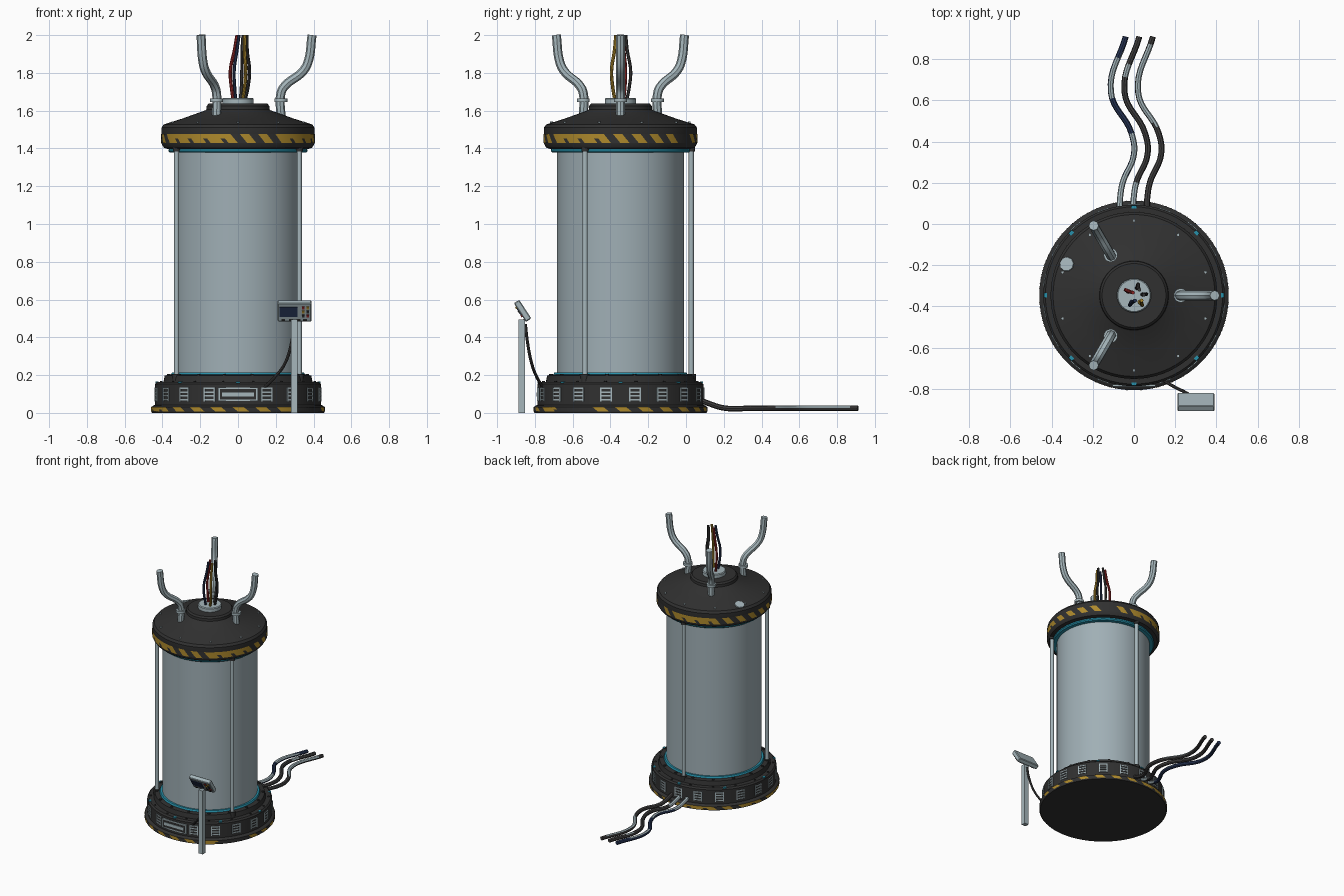
import bpy, bmesh, math, random
from mathutils import Matrix, Vector

random.seed(4)
if "Cube" in bpy.data.objects:
    bpy.data.objects.remove(bpy.data.objects["Cube"])
AXIS = Vector((0, -0.347, 0))  # centre line of the tank


def material(name, r, g, b):
    m = bpy.data.materials.new(name)
    m.use_nodes = True
    m.diffuse_color = (r, g, b, 1)
    m.node_tree.nodes["Principled BSDF"].inputs["Base Color"].default_value = (r, g, b, 1)
    return m


BLACK = material("black metal", 0.03, 0.03, 0.03)
STEEL = material("pale steel", 0.38, 0.47, 0.5)
GLASS = material("tank glass", 0.35, 0.43, 0.465)
YELLOW = material("hazard yellow", 0.42, 0.25, 0.025)
CYAN = material("cyan light", 0.02, 0.28, 0.4)
NAVY = material("navy blue", 0.02, 0.035, 0.09)
RED = material("red", 0.3, 0.02, 0.02)
RUBBER = material("dark rubber", 0.05, 0.048, 0.048)


def finish(bm, name, *mats, smooth=True):
    bmesh.ops.recalc_face_normals(bm, faces=bm.faces)
    mesh = bpy.data.meshes.new(name)
    bm.to_mesh(mesh)
    bm.free()
    for m in mats:
        mesh.materials.append(m)
    if smooth:
        mesh.shade_smooth()
        mesh.set_sharp_from_angle(angle=math.radians(32))
    ob = bpy.data.objects.new(name, mesh)
    bpy.context.collection.objects.link(ob)
    return ob


def lathe(name, profile, mat, steps=72, centre=AXIS):
    bm = bmesh.new()
    vs = [bm.verts.new((r, 0, z)) for r, z in profile]
    es = [bm.edges.new(p) for p in zip(vs, vs[1:])]
    bmesh.ops.spin(bm, geom=vs + es, axis=(0, 0, 1), cent=(0, 0, 0), angle=math.tau, steps=steps)
    bmesh.ops.remove_doubles(bm, verts=bm.verts, dist=1e-4)
    bmesh.ops.translate(bm, verts=bm.verts, vec=centre)
    return finish(bm, name, mat)


def spot(angle, r, z):
    return AXIS + Vector((r * math.cos(angle), r * math.sin(angle), z))


def add_box(bm, matrix, centre, size, index=0):
    m = matrix @ Matrix.Translation(centre) @ Matrix.Diagonal((*size, 1))
    for v in bmesh.ops.create_cube(bm, size=1, matrix=m)["verts"]:
        for f in v.link_faces:
            f.material_index = index


def add_rod(bm, at, radius, height, sides=12, index=0):
    m = Matrix.Translation(at + Vector((0, 0, height / 2)))
    made = bmesh.ops.create_cone(bm, cap_ends=True, segments=sides, radius1=radius,
                                 radius2=radius, depth=height, matrix=m)
    for v in made["verts"]:
        for f in v.link_faces:
            f.material_index = index


def tube(name, points, radius, mats, rule=None):
    cu = bpy.data.curves.new(name, "CURVE")
    cu.dimensions = "3D"
    cu.bevel_depth, cu.bevel_resolution, cu.resolution_u = radius, 2, 8
    cu.use_fill_caps = True
    sp = cu.splines.new("BEZIER")
    sp.bezier_points.add(len(points) - 1)
    for bp, p in zip(sp.bezier_points, points):
        bp.co = p
        bp.handle_left_type = bp.handle_right_type = "AUTO"
    tmp = bpy.data.objects.new(name, cu)
    bpy.context.collection.objects.link(tmp)
    bm = bmesh.new()
    bm.from_mesh(bpy.data.meshes.new_from_object(
        tmp.evaluated_get(bpy.context.evaluated_depsgraph_get())))
    bpy.data.objects.remove(tmp)
    for f in bm.faces:
        f.material_index = rule(f) if rule else 0
    return finish(bm, name, *mats)


def hazard_band(name, r, z0, z1, pairs, lean):
    # slanted quads, alternately yellow and black, some worn away or spread
    bm = bmesh.new()
    n, cuts = pairs * 4, 2
    rings = []
    for j in range(cuts + 1):
        t = j / cuts
        rings.append([bm.verts.new(spot((i + lean * t) * math.tau / n, r, z0 + (z1 - z0) * t))
                      for i in range(n)])
    worn = [random.random() for _ in range(pairs)]
    for j in range(cuts):
        for i in range(n):
            k = (i + 1) % n
            f = bm.faces.new((rings[j][i], rings[j][k], rings[j + 1][k], rings[j + 1][i]))
            wear = worn[i // 4]
            yellow = i % 4 < 2 or (wear > 0.7 and (j == 1 or i % 4 == 2))
            f.material_index = 1 if yellow and wear > 0.08 else 0
    return finish(bm, name, BLACK, YELLOW)


# Tank body, base and lid
lathe("base", [(0, 0), (.455, 0), (.46, .008), (.46, .03), (.45, .038), (.44, .042), (.44, .152),
               (.43, .163), (.395, .163), (.388, .198), (.362, .202), (.33, .202)], BLACK)
lathe("tank_glass", [(.336, .19), (.336, 1.41)], GLASS)
lathe("lid", [(0, 1.397), (.37, 1.397), (.392, 1.403), (.405, 1.425), (.405, 1.51), (.393, 1.527),
              (.295, 1.558), (.175, 1.601), (.168, 1.606), (.166, 1.625), (.155, 1.637),
              (0, 1.637)], BLACK)
lathe("lower_light_ring", [(.335, .214), (.35, .214), (.356, .2), (.335, .2)], CYAN)
lathe("upper_light_ring", [(.335, 1.378), (.362, 1.378), (.368, 1.386), (.366, 1.399)], CYAN)
lathe("cable_socket", [(0, 1.668), (.078, 1.668), (.083, 1.662), (.083, 1.63)], STEEL, 32)
hazard_band("lid_stripes", .4075, 1.428, 1.476, 26, -1.6)
hazard_band("base_stripes", .4615, .007, .031, 24, -1)

# Support rods with feet
bm = bmesh.new()
for k in range(3):
    a = math.radians(90 + 120 * k)
    add_rod(bm, spot(a, .375, .18), .0135, 1.23)
    add_rod(bm, spot(a, .375, .16), .024, .045, index=1)
    add_rod(bm, spot(a, .375, 1.385), .02, .02, index=1)
finish(bm, "support_rods", STEEL, BLACK)

# Lid and base bolts, small lights
bm = bmesh.new()
for k in range(10):
    add_rod(bm, spot(math.radians(18 + 36 * k), .365, 1.53), .007, .013, 6)
finish(bm, "lid_bolts", STEEL, smooth=False)
bm = bmesh.new()
for k in range(16):
    a = math.tau * k / 16 + .2
    add_rod(bm, spot(a, .374, .195), .01, .012, 6)
    add_rod(bm, spot(a, .415, .16), .007, .009, 6)
finish(bm, "base_bolts", BLACK, smooth=False)
bm = bmesh.new()
for k in range(8):
    turn = Matrix.Translation(AXIS) @ Matrix.Rotation(math.tau * k / 8, 4, "Z")
    add_box(bm, turn, (.43, 0, .162), (.016, .022, .008))
finish(bm, "base_lights", CYAN, smooth=False)

# Louvred vents round the base, with a wide panel at the front
bm = bmesh.new()
for k in range(18):
    a = math.radians(-90 + 20 * k)
    turn = Matrix.Translation(AXIS) @ Matrix.Rotation(a, 4, "Z")
    if k:
        for y in (-.028, .028):
            add_box(bm, turn, (.44, y, .098), (.008, .007, .074))
        for z in (.07, .09, .11, .13):
            add_box(bm, turn, (.44, 0, z), (.008, .05, .007))
    else:
        for y in (-.1, .1):
            add_box(bm, turn, (.437, y, .098), (.012, .01, .072))
        for z in (.066, .13):
            add_box(bm, turn, (.437, 0, z), (.012, .21, .008))
        add_box(bm, turn, (.437, 0, .098), (.008, .2, .06), 1)
        add_box(bm, turn, (.442, 0, .098), (.006, .17, .022))
finish(bm, "base_vents", STEEL, BLACK, smooth=False)

# Bent pipes on the lid
for k in range(3):
    a = math.radians(120 * k)
    path = [(.227, 1.57), (.227, 1.69), (.243, 1.725), (.345, 1.81), (.37, 1.855), (.392, 2)]
    tube(f"lid_pipe_{k + 1}", [spot(a, r, z) for r, z in path], .024, [STEEL])
    lathe(f"pipe_collar_{k + 1}", [(.02, 1.645), (.034, 1.645), (.034, 1.664), (.02, 1.664)],
          STEEL, 20, spot(a, .227, 0))

# Thin cables rising from the socket
for name, mat, x, y in (("red", RED, -.03, .02), ("dark", RUBBER, .015, .04),
                        ("black", BLACK, .045, .005), ("yellow", YELLOW, .03, -.035),
                        ("navy", NAVY, -.015, -.035)):
    path = [(x * s + d, y * s, z) for s, d, z in
            ((.8, 0, 1.65), (1.15, 0, 1.72), (1.35, 0, 1.81), (.9, .008, 1.92), (.7, .016, 2))]
    tube(name + "_top_cable", [AXIS + Vector(p) for p in path], .009, [mat])

# Floor cables running out behind, scuffed on top
floor_path = [(-.07, .07, .07), (-.068, .12, .05), (-.055, .2, .026), (0, .34, .024),
              (-.012, .44, .024), (-.112, .64, .024), (-.04, .91, .024)]
for k, (mat, worn) in enumerate(((NAVY, ((0, .45), (.62, .82))), (RUBBER, ((0, .2), (.7, .78))),
                                 (RUBBER, ((.48, .88),)))):
    def scuffed(f, worn=worn):
        y = f.calc_center_median().y
        return int(f.calc_center_median().z > .028 and any(a < y < b for a, b in worn))
    tube(f"floor_cable_{k + 1}", [(x + .066 * k, y, z) for x, y, z in floor_path], .0145,
         [mat, STEEL], scuffed)

# Bare patch of paint on the lid
bm = bmesh.new()
slope = Matrix.Translation(AXIS) @ Matrix.Rotation(math.radians(155), 4, "Z")
slope = slope @ Matrix.Translation((.36, 0, 1.5395)) @ Matrix.Rotation(math.radians(17.5), 4, "Y")
bmesh.ops.create_cone(bm, cap_ends=True, segments=9, radius1=.036, radius2=.034, depth=.006,
                      matrix=slope)
finish(bm, "lid_bare_patch", STEEL, smooth=False)

# Control stand: post, tilted head, screen and buttons
bm = bmesh.new()
add_box(bm, Matrix(), (.298, -.87, .247), (.036, .034, .494))
finish(bm, "stand_post", STEEL, smooth=False)
bm = bmesh.new()
head = Matrix.Translation((.3, -.865, .54)) @ Matrix.Rotation(math.radians(33), 4, "X")
add_box(bm, head, (0, 0, 0), (.18, .034, .118))
bmesh.ops.bevel(bm, geom=bm.edges[:], offset=.005, segments=1, affect="EDGES")
finish(bm, "stand_head", STEEL, smooth=False)
bm = bmesh.new()
add_box(bm, head, (-.033, -.018, .006), (.094, .006, .06))
for row, z in enumerate((.032, .006, -.02)):
    for col in range(2):
        add_box(bm, head, (.045 + .025 * col, -.019, z), (.014, .008, .014),
                (1, 2, 3)[(row + col) % 3])
for x in (-.06, -.02, .02, .055):
    add_box(bm, head, (x, -.018, -.044), (.02, .006, .01), 3)
finish(bm, "stand_controls", NAVY, RED, YELLOW, BLACK, smooth=False)
tube("stand_hose", [(.295, -.85, .47), (.285, -.84, .38), (.245, -.815, .255), (.195, -.79, .19),
                    (.135, -.755, .13)], .008, [RUBBER])
